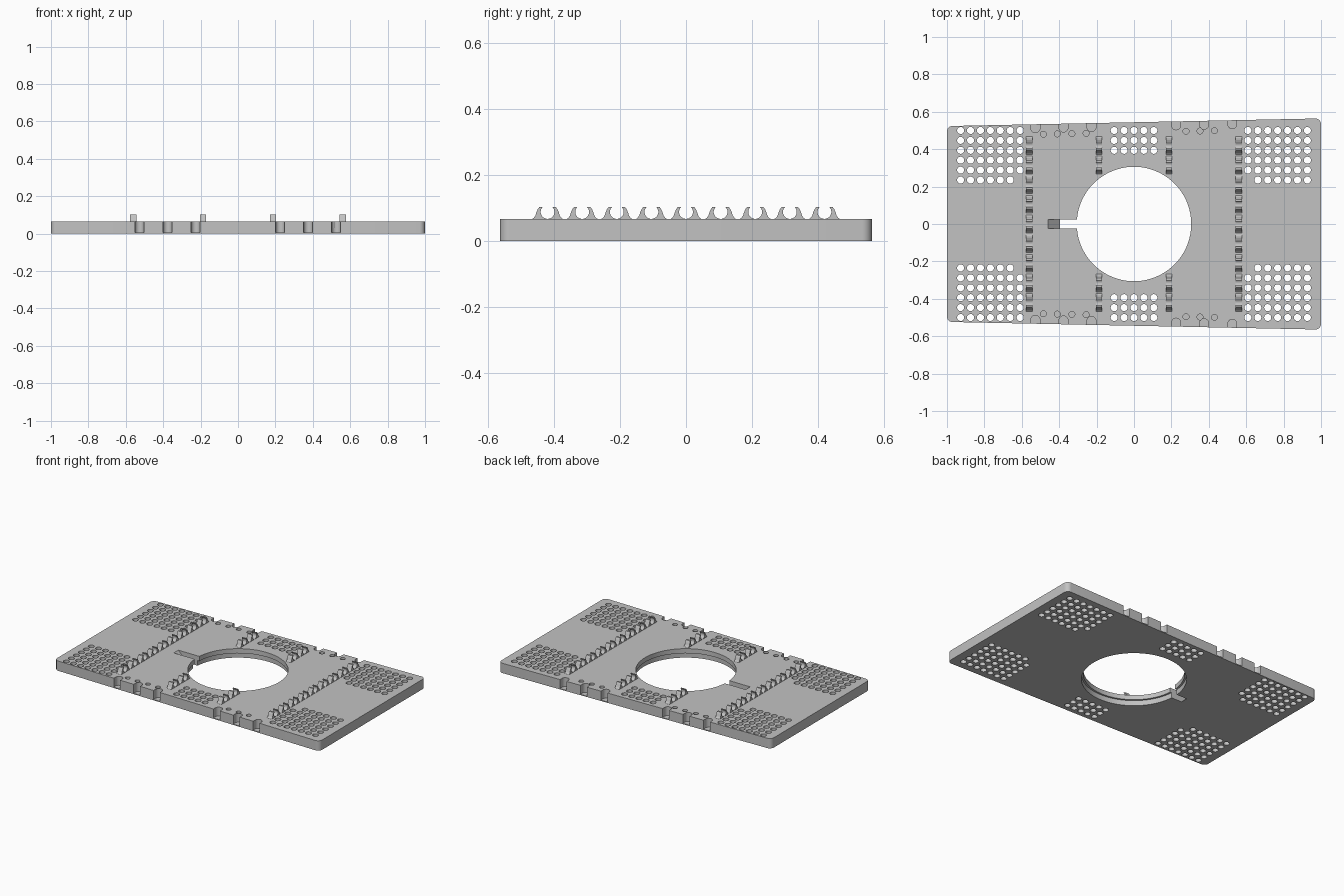
import bpy, bmesh, math
from mathutils import Vector
from mathutils.geometry import delaunay_2d_cdt

if "Cube" in bpy.data.objects:
    bpy.data.objects.remove(bpy.data.objects["Cube"])

T = 0.066            # plate thickness
FLOOR = 0.006        # floor height of the edge notches
STEP = 0.035         # height of the ledge in the opening
BLIND = 0.03         # floor height of the blind holes
PITCH = 0.053        # perforation spacing
SLOT = 0.024         # half width of the cable slot

grey = bpy.data.materials.new("mid grey")
grey.diffuse_color = (0.54, 0.54, 0.54, 1)
grey.use_nodes = True
grey.node_tree.nodes["Principled BSDF"].inputs["Base Color"].default_value = grey.diffuse_color


def arc(cx, cy, r, a0, a1, n):
    return [(cx + r * math.cos(math.radians(a0 + (a1 - a0) * i / n)),
             cy + r * math.sin(math.radians(a0 + (a1 - a0) * i / n))) for i in range(n + 1)]


def circle(x, y, r):
    return arc(x, y, r, 0, 360, 18)[:-1]


def edge_y(x):
    """Half depth of the tapered plate."""
    return 0.544 + 0.0205 * x


def face(bm, pts):
    bm.faces.new([bm.verts.new(p) for p in pts])


def flat(bm, pts, z):
    face(bm, [(x, y, z) for x, y in pts])


def wall(bm, pts, z0, z1, closed=True):
    for (ax, ay), (bx, by) in zip(pts, pts[1:] + (pts[:1] if closed else [])):
        face(bm, [(ax, ay, z0), (bx, by, z0), (bx, by, z1), (ax, ay, z1)])


def inside(p, loop):
    hit = False
    for (ax, ay), (bx, by) in zip(loop, loop[1:] + loop[:1]):
        if (ay > p.y) != (by > p.y) and p.x < (bx - ax) * (p.y - ay) / (by - ay) + ax:
            hit = not hit
    return hit


def cap(bm, outer, opening, circles, z):
    """Flat face with an opening and round holes."""
    pts, edges, owner = [], [], []
    for k, loop in enumerate([outer, opening] + circles):
        s, n = len(pts), len(loop)
        pts += [Vector(p) for p in loop]
        owner += [k] * n
        edges += [(s + i, s + (i + 1) % n) for i in range(n)]
    res = delaunay_2d_cdt(pts, edges, [], 0, 1e-6)
    co, tris, orig = res[0], res[2], res[3]
    verts = [bm.verts.new((p.x, p.y, z)) for p in co]
    own = [owner[o[0]] if o else -1 for o in orig]
    for t in tris:
        a, b, c = (co[i] for i in t)
        if abs((b - a).cross(c - a)) < 1e-9:
            continue
        if own[t[0]] > 1 and own[t[0]] == own[t[1]] == own[t[2]]:
            continue
        mid = (a + b + c) / 3
        if inside(mid, outer) and not inside(mid, opening):
            bm.faces.new([verts[i] for i in t])


def finish(name, bm):
    bmesh.ops.remove_doubles(bm, verts=bm.verts[:], dist=1e-5)
    bmesh.ops.recalc_face_normals(bm, faces=bm.faces[:])
    me = bpy.data.meshes.new(name)
    bm.to_mesh(me)
    bm.free()
    me.materials.append(grey)
    me.shade_smooth()
    me.set_sharp_from_angle(angle=math.radians(30))
    bpy.context.collection.objects.link(bpy.data.objects.new(name, me))


# plate outline with rounded corners, with and without U-shaped edge notches
NOTCH_X, NR = (-0.527, -0.377, -0.227, 0.225, 0.375, 0.525), 0.024
notches = {}
for s in (-1, 1):
    for x in NOTCH_X:
        cy = s * (edge_y(x) - 0.021)
        bow = arc(x, cy, NR, 180, 0, 10) if s < 0 else arc(x, cy, NR, 0, -180, 10)
        notches[s, x] = ([(x + s * NR, s * edge_y(x + s * NR))] + bow
                         + [(x - s * NR, s * edge_y(x - s * NR))])


def outline(notched):
    def side(s):
        for x in sorted(NOTCH_X, reverse=s > 0):
            u = notches[s, x]
            yield from (u if notched else (u[0], u[-1]))
    yl, yr = edge_y(-0.97) - 0.03, edge_y(0.97) - 0.03
    return (arc(-0.97, -yl, 0.03, 180, 270, 6) + list(side(-1)) + arc(0.97, -yr, 0.03, 270, 360, 6)
            + arc(0.97, yr, 0.03, 0, 90, 6) + list(side(1)) + arc(-0.97, yl, 0.03, 90, 180, 6))


# round opening joined to the slot
def opening_arc(r):
    a = math.degrees(math.asin(SLOT / r))
    return arc(0, 0, r, 180 + a, 540 - a, 72)


upper, lower = opening_arc(0.306), opening_arc(0.318)
X_TOP, X_BOT = -0.461, -0.395

# perforated fields and blind holes
through, blind = [], []
for sy in (-1, 1):
    for row in range(6):
        y = sy * (0.5 - PITCH * row)
        xs = [sx * (0.927 - PITCH * c) for sx in (-1, 1) for c in range(6 if row == 5 else 7)]
        xs += [c * PITCH for c in range(-2, 3)] if row < 3 else []
        through += [circle(x, y, 0.019) for x in xs]
    for x in (-0.484, -0.41, -0.332, -0.256, 0.278, 0.353, 0.43, 0.506):
        blind.append(circle(x, sy * (edge_y(x) - 0.054), 0.016))

# base plate
bm = bmesh.new()
cap(bm, outline(True), upper + [(X_TOP, SLOT), (X_TOP, -SLOT)], through + blind, T)
cap(bm, outline(False), lower + [(X_BOT, SLOT), (X_BOT, -SLOT)], through, 0)
wall(bm, outline(True), FLOOR, T)
wall(bm, outline(False), 0, FLOOR)
for u in notches.values():
    flat(bm, u, FLOOR)
for c in through:
    wall(bm, c, 0, T)
for c in blind:
    wall(bm, c, BLIND, T)
    flat(bm, c, BLIND)
# opening walls and ledge
wall(bm, upper, STEP, T, closed=False)
wall(bm, lower, 0, STEP, closed=False)
for i in range(len(upper) - 1):
    flat(bm, [upper[i], upper[i + 1], lower[i + 1], lower[i]], STEP)
# slot sides and end ramp
xu, xl = upper[0][0], lower[0][0]
for y in (-SLOT, SLOT):
    face(bm, [(X_TOP, y, T), (X_BOT, y, 0), (xl, y, 0), (xl, y, STEP), (xu, y, STEP), (xu, y, T)])
face(bm, [(X_TOP, -SLOT, T), (X_TOP, SLOT, T), (X_BOT, SLOT, 0), (X_BOT, -SLOT, 0)])
finish("base_plate", bm)

# open round clips: outer flank, flat tip, inner pocket
flank = [(0.048, 0.064), (0.048, T), (0.042, 0.07), (0.037, 0.077), (0.034, 0.087), (0.03, 0.096), (0.025, 0.103)]
pocket = arc(0, 0.088, 0.021, 48, -228, 20)
profile = flank + pocket + [(-y, z) for y, z in reversed(flank)]


def clip_row(name, x, steps):
    bm = bmesh.new()
    for k in steps:
        ends = [[(x + d, y + 0.105 * k, z) for y, z in profile] for d in (-0.017, 0.017)]
        n = len(profile)
        for e in ends:
            face(bm, e)
        for i in range(n):
            j = (i + 1) % n
            face(bm, [ends[0][i], ends[0][j], ends[1][j], ends[1][i]])
    finish(name, bm)


for label, s in (("left", -1), ("right", 1)):
    clip_row("outer_clips_" + label, s * 0.56, range(-4, 5))
    clip_row("inner_clips_" + label, s * 0.187, (-4, -3, 3, 4))
